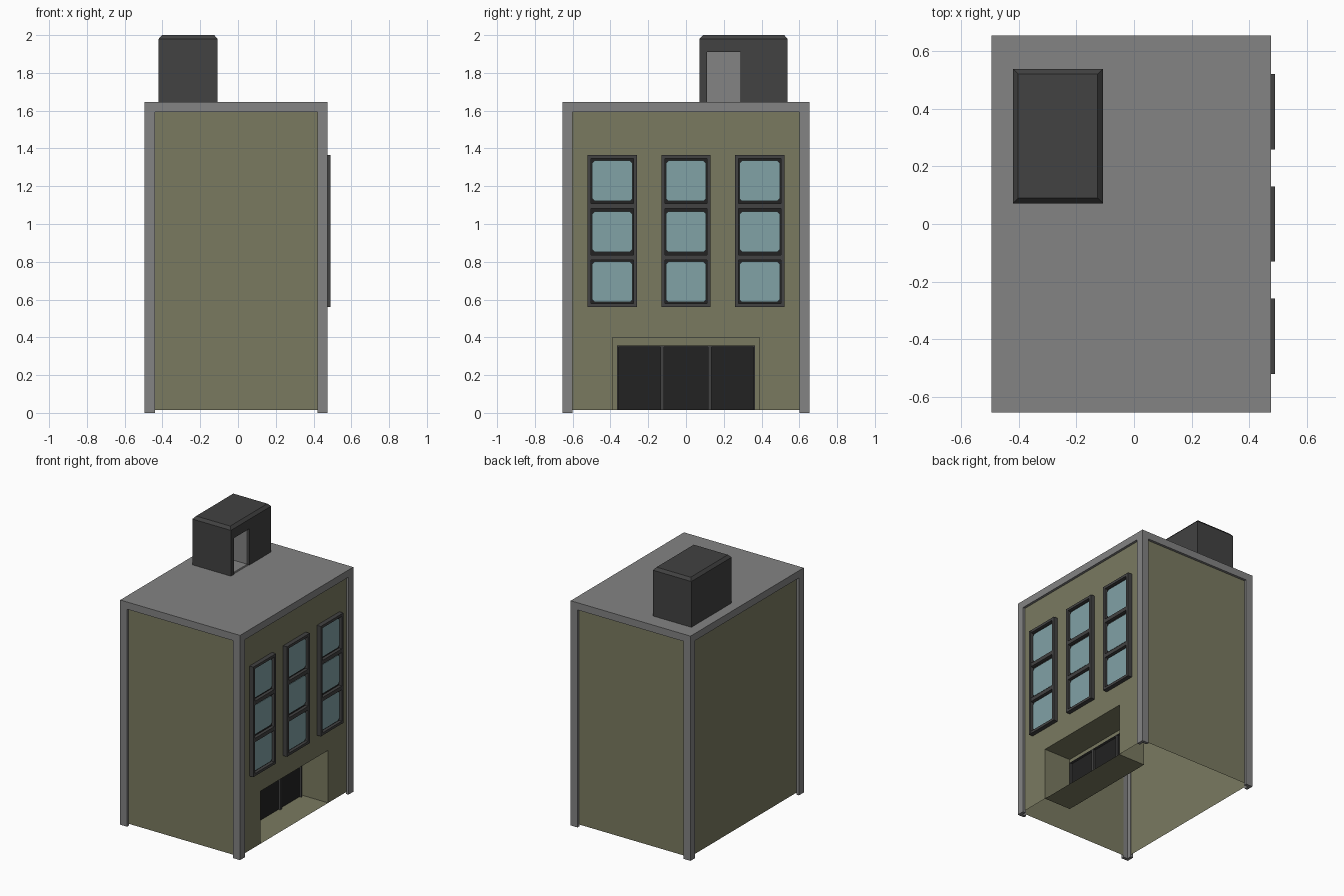
import bpy, bmesh

if "Cube" in bpy.data.objects:
    bpy.data.objects.remove(bpy.data.objects["Cube"])


def mat(name, r, g, b):
    m = bpy.data.materials.new(name)
    m.diffuse_color = (r, g, b, 1)
    m.use_nodes = True
    m.node_tree.nodes["Principled BSDF"].inputs["Base Color"].default_value = m.diffuse_color
    return m


OLIVE = mat("olive_wall", 0.195, 0.195, 0.118)
GREY = mat("concrete_grey", 0.228, 0.228, 0.228)
DARK = mat("dark_grey", 0.054, 0.054, 0.054)
BLACK = mat("near_black", 0.016, 0.016, 0.016)
GLASS = mat("pale_teal_glass", 0.22, 0.36, 0.38)


def finish(bm, name, *mats):
    bmesh.ops.remove_doubles(bm, verts=bm.verts, dist=1e-5)
    bmesh.ops.recalc_face_normals(bm, faces=bm.faces)
    me = bpy.data.meshes.new(name)
    bm.to_mesh(me)
    bm.free()
    for m in mats:
        me.materials.append(m)
    ob = bpy.data.objects.new(name, me)
    bpy.context.collection.objects.link(ob)
    return ob


def add_box(bm, x0, x1, y0, y1, z0, z1):
    vs = bmesh.ops.create_cube(bm, size=1)["verts"]
    for v in vs:
        v.co = (x1 if v.co.x > 0 else x0, y1 if v.co.y > 0 else y0,
                z1 if v.co.z > 0 else z0)


def boxes(name, m, *dims):
    bm = bmesh.new()
    for d in dims:
        add_box(bm, *d)
    return finish(bm, name, m)


def face(bm, *pts, mi=0):
    f = bm.faces.new([bm.verts.new(p) for p in pts])
    f.material_index = mi


def open_shell(bm, x0, x1, y0, y1, ya, yb, z0, zo, z1, depths):
    """Four walls, with a recess (ya..yb, z0..zo) in the +x wall.
    Each entry of depths is (end x, material index)."""
    for a, b in ((z0, zo), (zo, z1)):
        face(bm, (x0, y0, a), (x1, y0, a), (x1, y0, b), (x0, y0, b))
        face(bm, (x1, y1, a), (x0, y1, a), (x0, y1, b), (x1, y1, b))
        face(bm, (x0, y1, a), (x0, y0, a), (x0, y0, b), (x0, y1, b))
        for c, d in ((y0, ya), (ya, yb), (yb, y1)):
            if not (a == z0 and c == ya):
                face(bm, (x1, c, a), (x1, d, a), (x1, d, b), (x1, c, b))
    rim = [(ya, z0), (yb, z0), (yb, zo), (ya, zo)]
    xs = x1
    for xe, mi in depths:
        for i in range(4):
            p, q = rim[i], rim[(i + 1) % 4]
            face(bm, (xs, *p), (xs, *q), (xe, *q), (xe, *p), mi=mi)
        xs = xe
    face(bm, *[(xs, *p) for p in rim], mi=mi)


# Walls with the recessed entrance, open underneath
bm = bmesh.new()
open_shell(bm, -0.475, 0.457, -0.637, 0.637, -0.39, 0.39, 0.015, 0.40, 1.6, [(0.24, 0)])
finish(bm, "walls", OLIVE)

# Concrete roof slab and L-shaped corner posts
X0, X1, Y, W, T = -0.495, 0.475, 0.655, 0.055, 0.022
boxes("roof_slab", GREY, (X0, X1, -Y, Y, 1.592, 1.645))
bm = bmesh.new()
for xe, sx in ((X0, 1), (X1, -1)):
    for sy in (-1, 1):
        prof = [(0, 0), (W, 0), (W, T), (T, T), (T, W), (0, W)]
        lo = [(xe + sx * a, sy * (Y - b), 0) for a, b in prof]
        hi = [(p[0], p[1], 1.592) for p in lo]
        face(bm, *lo)
        face(bm, *hi)
        for i in range(6):
            j = (i + 1) % 6
            face(bm, lo[i], lo[j], hi[j], hi[i])
finish(bm, "corner_posts", GREY)

# Rooftop stair house with chamfered top and grey doorway
bm = bmesh.new()
px0, px1, py0, py1, zt, c = -0.42, -0.108, 0.072, 0.538, 1.98, 0.018
open_shell(bm, px0, px1, py0, py1, 0.11, 0.288, 1.645, 1.91, zt,
           [(px1 - 0.024, 0), (px0 + 0.01, 1)])
low = [(px0, py0, zt), (px1, py0, zt), (px1, py1, zt), (px0, py1, zt)]
top = [(px0 + c, py0 + c, 2), (px1 - c, py0 + c, 2),
       (px1 - c, py1 - c, 2), (px0 + c, py1 - c, 2)]
for i in range(4):
    j = (i + 1) % 4
    face(bm, low[i], low[j], top[j], top[i])
face(bm, *top)
finish(bm, "stair_house", DARK, GREY)

# Three window columns of three panes each
ZS = (0.56, 0.823, 1.095, 1.365)
for n, yc in enumerate((-0.39, 0, 0.39)):
    h, b = 0.131, 0.019
    bars = [(0.45, 0.49, yc + s * (h - b / 2) - b / 2, yc + s * (h - b / 2) + b / 2,
             ZS[0], ZS[3]) for s in (-1, 1)]
    for k, z in enumerate(ZS):
        a, e = ((0, b), (-0.014, 0.014), (-0.014, 0.014), (-b, 0))[k]
        bars.append((0.45, 0.489, yc - h + b, yc + h - b, z + a, z + e))
    boxes(f"window_frame_{n}", DARK, *bars)
    boxes(f"window_backing_{n}", BLACK,
          (0.455, 0.466, yc - h + b, yc + h - b, ZS[0] + b, ZS[3] - b))
    # Glass plates with clipped corners
    bm = bmesh.new()
    for k in range(3):
        zc = (ZS[k] + ZS[k + 1]) / 2 + (0.002, 0, -0.002)[k]
        g, q = 0.107, 0.014
        pts = [(-g + q, -g), (g - q, -g), (g, -g + q), (g, g - q),
               (g - q, g), (-g + q, g), (-g, g - q), (-g, -g + q)]
        face(bm, *[(0.471, yc + u, zc + v) for u, v in pts])
    ob = finish(bm, f"window_glass_{n}", GLASS)
    sol = ob.modifiers.new("thickness", "SOLIDIFY")
    sol.thickness, sol.offset = 0.006, 0

# Entrance doors and their frame
boxes("entrance_doors", BLACK, (0.238, 0.247, -0.36, 0.36, 0.016, 0.35))
boxes("entrance_door_frame", DARK,
      *[(0.238, 0.262, y - 0.009, y + 0.009, 0.016, 0.35) for y in (-0.125, 0.125)],
      *[(0.238, 0.262, y - 0.004, y + 0.004, 0.016, 0.356) for y in (-0.362, 0.362)],
      (0.238, 0.262, -0.358, 0.358, 0.35, 0.356))
